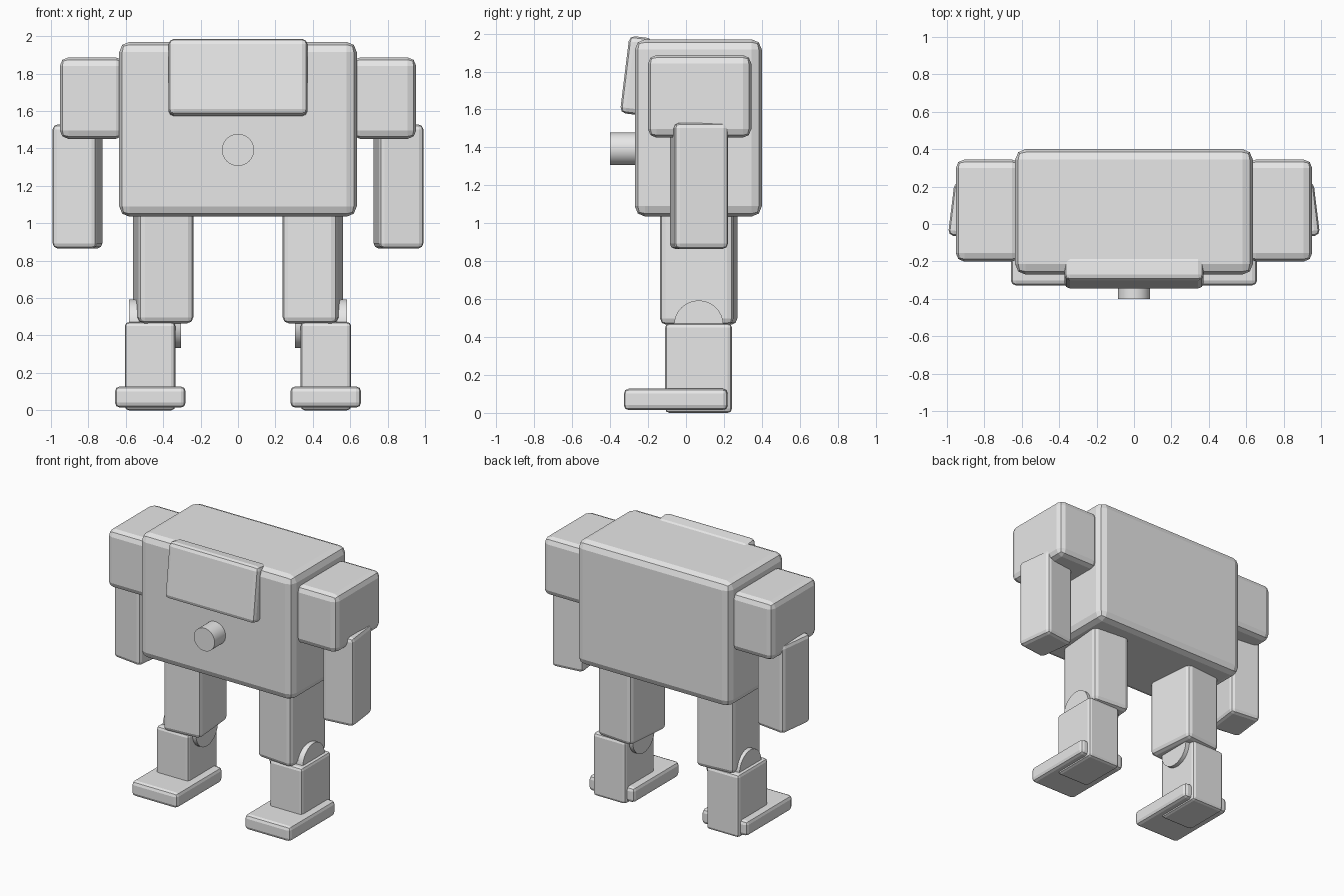
import bpy, math
from mathutils import Matrix

if "Cube" in bpy.data.objects:
    bpy.data.objects.remove(bpy.data.objects["Cube"])

grey = bpy.data.materials.new("plain grey")
grey.diffuse_color = (0.8, 0.8, 0.8, 1)
grey.use_nodes = True
grey.node_tree.nodes["Principled BSDF"].inputs["Base Color"].default_value = grey.diffuse_color


def finish(ob, name, bevel=0, segments=2):
    ob.name = name
    ob.data.materials.append(grey)
    if bevel:
        mod = ob.modifiers.new("rounded edges", 'BEVEL')
        mod.width = bevel
        mod.segments = segments
        mod.limit_method = 'ANGLE'
    return ob


def box(name, center, size, bevel, rot=(0, 0, 0)):
    bpy.ops.mesh.primitive_cube_add(size=1)
    ob = bpy.context.object
    ob.data.transform(Matrix.Diagonal((*size, 1)))
    ob.location = center
    ob.rotation_euler = [math.radians(a) for a in rot]
    return finish(ob, name, bevel)


def cylinder(name, center, radius, length, rot):
    bpy.ops.mesh.primitive_cylinder_add(vertices=32, radius=radius, depth=length,
                                        location=center, rotation=rot)
    bpy.ops.object.shade_smooth_by_angle(angle=math.radians(30))
    return finish(bpy.context.object, name)


# Body, tilted chest plate and round button
box("torso", (0, 0.065, 1.5025), (1.27, 0.67, 0.935), 0.055)
box("chest_plate", (0, -0.26, 1.778), (0.744, 0.128, 0.41), 0.03, (-7, 0, 0))
cylinder("chest_button", (0, -0.3, 1.392), 0.086, 0.2, (math.pi / 2, 0, 0))

# Arms and legs on both sides
for s, side in ((1, "left"), (-1, "right")):
    box(side + "_shoulder", (s * 0.78, 0.072, 1.669), (0.345, 0.545, 0.435), 0.045)
    box(side + "_forearm", (s * 0.858, 0.068, 1.197), (0.24, 0.287, 0.664), 0.028, (0, 0, s * 7))
    box(side + "_thigh", (s * 0.4, 0.067, 0.79), (0.295, 0.388, 0.65), 0.032, (0, 0, -s * 5))
    cylinder(side + "_knee", (s * 0.443, 0.067, 0.463), 0.13, 0.277, (0, math.pi / 2, 0))
    box(side + "_shin", (s * 0.47, 0.066, 0.236), (0.27, 0.352, 0.472), 0.022)
    box(side + "_foot", (s * 0.469, -0.054, 0.071), (0.378, 0.548, 0.113), 0.026)
